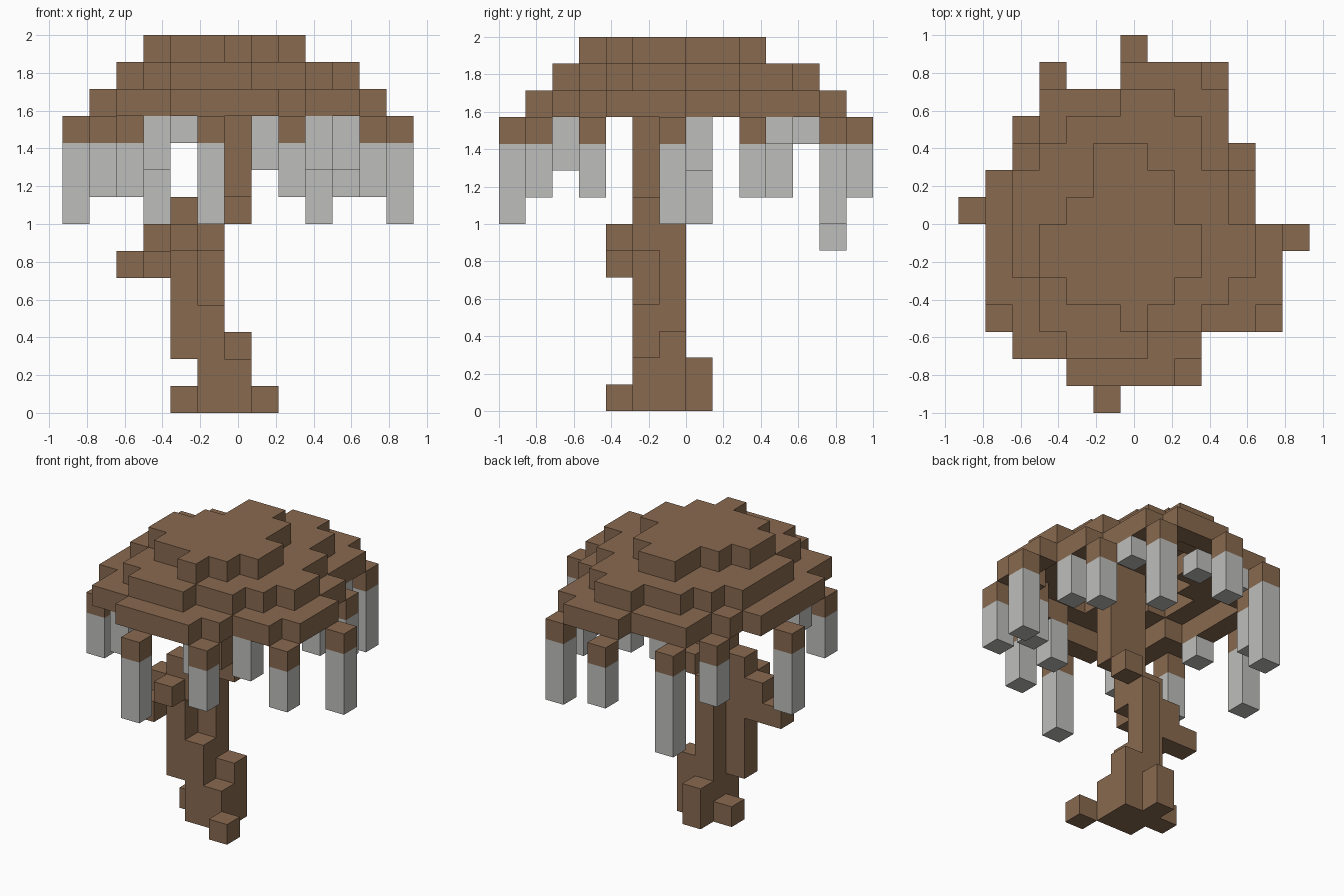
import bpy
import bmesh
from mathutils import Vector

cube = bpy.data.objects.get("Cube")
if cube:
    bpy.data.objects.remove(cube, do_unlink=True)

UNIT = 1 / 7                       # edge of one block
ORIGIN = Vector((-6.5, -7, 0))     # grid corner, in blocks


def material(name, colour):
    mat = bpy.data.materials.new(name)
    mat.use_nodes = True
    mat.diffuse_color = (*colour, 1)
    bsdf = mat.node_tree.nodes["Principled BSDF"]
    bsdf.inputs["Base Color"].default_value = (*colour, 1)
    bsdf.inputs["Roughness"].default_value = 0.9
    return mat


brown = material("bark brown", (0.25, 0.143, 0.079))
grey = material("pale grey", (0.515, 0.515, 0.505))


def box(corner, size=(1, 1, 1)):
    """Grid cells filled by a box."""
    return {(corner[0] + a, corner[1] + b, corner[2] + c)
            for a in range(size[0]) for b in range(size[1]) for c in range(size[2])}


def build(name, cells, mat):
    """Blocky mesh holding only the outer faces of the cells."""
    bm = bmesh.new()
    for cell in cells:
        centre = Vector(cell) + Vector((0.5, 0.5, 0.5))
        for axis in range(3):
            for sign in (-1, 1):
                n = Vector((0, 0, 0))
                n[axis] = sign
                if tuple(int(p + q) for p, q in zip(cell, n)) in cells:
                    continue
                u = Vector((0, 0, 0))
                u[(axis + 1) % 3] = 0.5
                v = n.cross(u)
                mid = centre + n / 2
                corners = (mid - u - v, mid + u - v, mid + u + v, mid - u + v)
                bm.faces.new([bm.verts.new((p + ORIGIN) * UNIT) for p in corners])
    bmesh.ops.remove_doubles(bm, verts=bm.verts, dist=UNIT / 100)
    mesh = bpy.data.meshes.new(name)
    bm.to_mesh(mesh)
    bm.free()
    mesh.materials.append(mat)
    obj = bpy.data.objects.new(name, mesh)
    bpy.context.collection.objects.link(obj)
    return obj


# Canopy plan, back row first: a = low tier, b = middle tier, c = crown
PLAN = """
......aaa....
...aaabbaa...
...abbbbba...
..abbccbba...
.abbbcccbba..
.abbccccbba..
.abccccccbba.
.abccccccbba.
.aabccccbbaa.
..abbbcbbaa..
..aabbbaa....
....aaaa.....
""".split()


def tier(letters):
    return {(i, len(PLAN) - r) for r, row in enumerate(PLAN)
            for i, ch in enumerate(row) if ch in letters}


def inner(cells):
    """Cells with all four neighbours filled."""
    return {(i, j) for i, j in cells
            if {(i + 1, j), (i - 1, j), (i, j + 1), (i, j - 1)} <= cells}


low, middle, crown = tier("abc"), tier("bc"), tier("c")
# The lower tiers are hollow rings beneath the solid crown
for name, cells, level in (("canopy_low_ring", low - (inner(low) & middle), 11),
                           ("canopy_middle_ring", middle - (inner(middle) & crown), 12),
                           ("canopy_crown", crown, 13)):
    build(name, {(i, j, level) for i, j in cells}, brown)

# Trunk with its bends, roots and stubby branch
trunk = box((5, 5, 0), (2, 2, 2))
for corner, height in (((5, 5, 2), 2), ((5, 6, 2), 5), ((6, 6, 2), 1), ((4, 5, 2), 6),
                       ((5, 5, 6), 7), ((6, 5, 8), 5), ((6, 6, 7), 1)):
    trunk |= box(corner, (1, 1, height))
build("trunk", trunk, brown)

roots = box((7, 4, 0)) | box((4, 6, 0)) | box((5, 7, 0), (1, 1, 2))
build("roots", roots, brown)

branch = box((3, 5, 5), (1, 1, 2)) | box((3, 4, 5)) | box((2, 5, 5)) | box((4, 4, 6))
build("branch", branch, brown)

# Rim strands: brown cap at canopy edge, grey strand of given length below
rim = ((5, 0, 3), (8, 1, 2), (1, 3, 2), (11, 3, 2), (12, 6, 3), (0, 7, 3),
       (10, 9, 2), (2, 10, 2), (3, 12, 4), (9, 12, 3), (6, 13, 2))
for i, j, length in rim:
    build("strand_cap", box((i, j, 10)), brown)
    build("rim_strand", box((i, j, 10 - length), (1, 1, length)), grey)

# Short strands hanging under the low ring
under = ((3, 2, 2), (7, 2, 2), (9, 3, 2), (1, 5, 1), (10, 7, 2),
         (9, 10, 1), (4, 11, 1), (6, 11, 1))
for i, j, length in under:
    build("under_strand", box((i, j, 11 - length), (1, 1, length)), grey)
